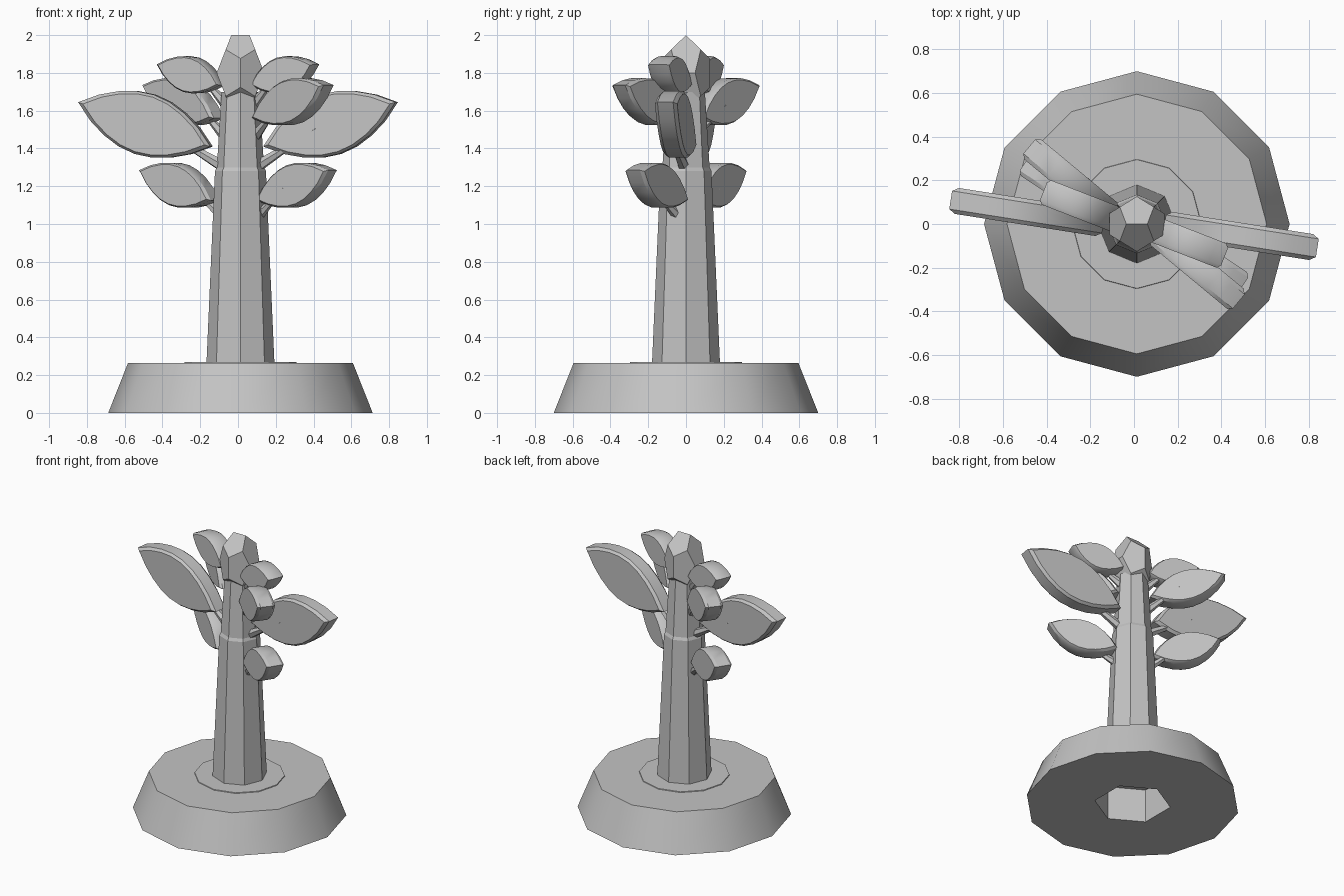
import bpy, bmesh, math
from mathutils import Vector

cube = bpy.data.objects.get("Cube")
if cube:
    bpy.data.objects.remove(cube, do_unlink=True)

grey = bpy.data.materials.new("light_grey")
grey.use_nodes = True
grey.diffuse_color = (0.55, 0.55, 0.55, 1)
grey.node_tree.nodes["Principled BSDF"].inputs["Base Color"].default_value = (0.55, 0.55, 0.55, 1)

CX = 0.013  # trunk and base axis


def finish(name, bm, smooth=None):
    bmesh.ops.recalc_face_normals(bm, faces=bm.faces)
    mesh = bpy.data.meshes.new(name)
    bm.to_mesh(mesh)
    bm.free()
    mesh.materials.append(grey)
    obj = bpy.data.objects.new(name, mesh)
    bpy.context.collection.objects.link(obj)
    if smooth:
        bpy.ops.object.select_all(action="DESELECT")
        obj.select_set(True)
        bpy.context.view_layer.objects.active = obj
        bpy.ops.object.shade_smooth_by_angle(angle=math.radians(smooth))
    return obj


def skin(bm, rings):
    """Join equal rings of points into a closed solid."""
    loops = [[bm.verts.new(p) for p in ring] for ring in rings]
    for a, b in zip(loops, loops[1:]):
        for i in range(len(a)):
            j = (i + 1) % len(a)
            bm.faces.new((a[i], a[j], b[j], b[i]))
    bm.faces.new(loops[0][::-1])
    bm.faces.new(loops[-1])


def lathe(name, profile, sides, smooth=None):
    bm = bmesh.new()
    skin(bm, [[(CX + r * math.cos(math.tau * i / sides), r * math.sin(math.tau * i / sides), z)
               for i in range(sides)] for r, z in profile])
    return finish(name, bm, smooth)


# Base with a six-sided socket in its underside
base = lathe("base", [(0.70, 0), (0.595, 0.265)], 12, 35)
bm = bmesh.new()
skin(bm, [[(CX + 0.25 * math.cos(math.radians(30 + 60 * i)),
            0.25 * math.sin(math.radians(30 + 60 * i)), z) for i in range(6)]
          for z in (-0.1, 0.24)])
cutter = finish("socket_cutter", bm)
cutter.hide_render = True
cutter.hide_viewport = True
cut = base.modifiers.new("socket", "BOOLEAN")
cut.operation = "DIFFERENCE"
cut.solver = "EXACT"
cut.object = cutter

# Soil disc and tapered trunk
lathe("soil_disc", [(0.30, 0.255), (0.295, 0.27)], 12)
lathe("trunk", [(0.18, 0.26), (0.135, 1.28), (0.125, 1.30), (0.10, 1.70)], 8)

# Stretched dodecahedron bud, with one edge on top
phi = (1 + math.sqrt(5)) / 2
corners = [(a, b, c) for a in (-1, 1) for b in (-1, 1) for c in (-1, 1)]
for a in (-1, 1):
    for b in (-1, 1):
        corners += [(a / phi, 0, b * phi), (0, a * phi, b / phi), (a * phi, b / phi, 0)]
bm = bmesh.new()
for x, y, z in corners:
    bm.verts.new((CX + 0.078 * x, 0.078 * y, 1.80 + 0.1236 * z))
bmesh.ops.convex_hull(bm, input=bm.verts)
bmesh.ops.dissolve_limit(bm, angle_limit=0.03, verts=bm.verts, edges=bm.edges)
finish("top_bud", bm)


def leaf(name, base_pt, tip_pt, half_width, side):
    turn = Vector((side, side, 1))
    start, tip = Vector(base_pt) * turn, Vector(tip_pt) * turn
    axis = tip - start
    normal = Vector((axis.y, -axis.x, 0)).normalized()
    across = normal.cross(axis).normalized()
    steps = 8
    outline = []
    for i in range(2 * steps):
        t = i / steps if i <= steps else 2 - i / steps
        width = half_width * math.sin(math.pi * t) ** 0.85
        outline.append(start + axis * t + across * (width if i <= steps else -width))
    middle = (start + tip) / 2
    bm = bmesh.new()
    skin(bm, [[middle + (p - middle) * scale + normal * off for p in outline]
              for off, scale in ((-0.06, 0.92), (-0.042, 1), (0.042, 1), (0.06, 0.92))])
    finish(name, bm, 30)

    # Tapered stem from the trunk that surfaces on one face of the leaf
    root = Vector((CX + side * 0.05, 0, start.z - 0.13))
    end = start + axis * 0.4 + normal * 0.055
    if (end - root).dot(normal) < 0:
        end = start + axis * 0.4 + normal * 0.05
    run = end - root
    u = run.orthogonal().normalized()
    v = run.cross(u).normalized()
    bm = bmesh.new()
    skin(bm, [[p + r * (u * math.cos(math.tau * i / 6) + v * math.sin(math.tau * i / 6))
               for i in range(6)] for p, r in ((root, 0.036), (end, 0.006))])
    finish(name + "_stem", bm)


# Four leaves on each side, the second set turned half round the trunk
leaves = {
    "large_leaf": ((0.14, 0.0, 1.41), (0.84, -0.11, 1.645), 0.165),
    "low_leaf": ((0.12, -0.03, 1.125), (0.50, -0.28, 1.285), 0.112),
    "high_leaf": ((0.10, -0.04, 1.56), (0.48, -0.355, 1.735), 0.115),
    "top_leaf": ((0.08, -0.02, 1.735), (0.415, -0.15, 1.845), 0.095),
}
for label, spec in leaves.items():
    for word, side in (("left", 1), ("right", -1)):
        leaf(word + "_" + label, *spec, side)
